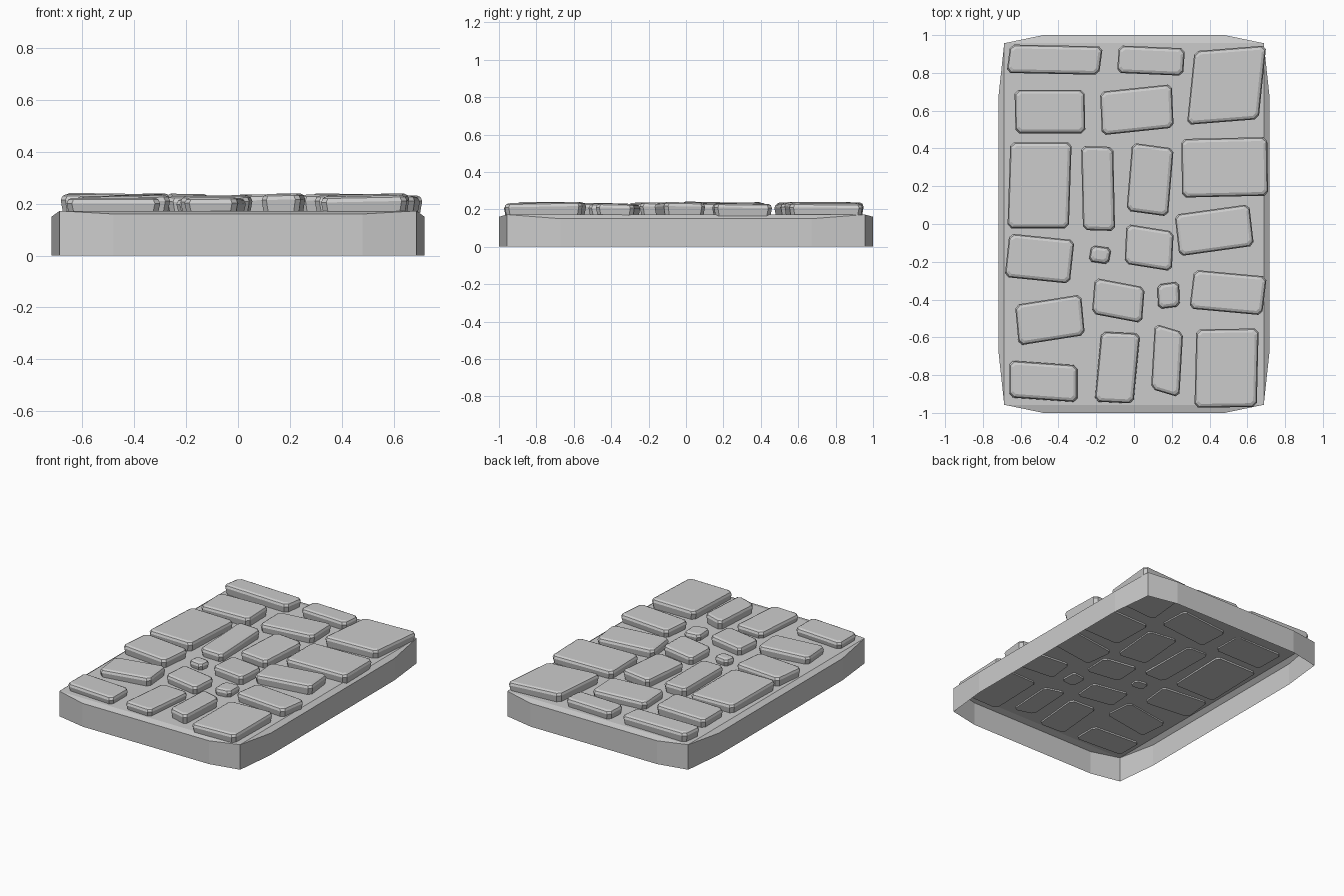
import bpy, bmesh, random
from mathutils import Vector

if "Cube" in bpy.data.objects:
    bpy.data.objects.remove(bpy.data.objects["Cube"])

random.seed(4)


def make_object(name, bm):
    bmesh.ops.recalc_face_normals(bm, faces=bm.faces)
    mesh = bpy.data.meshes.new(name)
    bm.to_mesh(mesh)
    bm.free()
    obj = bpy.data.objects.new(name, mesh)
    bpy.context.collection.objects.link(obj)
    return obj


def bridge(bm, low, high):
    n = len(low)
    for i in range(n):
        j = (i + 1) % n
        bm.faces.new((low[i], low[j], high[j], high[i]))


# Base: open-bottomed shell with slightly bowed sides and a sloping rim
def build_base():
    bm = bmesh.new()
    cx, cy, cz = 0.687, 0.957, 0.172
    outline = [(-cx, -cy, cz), (-0.48, -1, 0.16), (0.48, -1, 0.16),
               (cx, -cy, cz), (0.718, -0.67, 0.15), (0.718, 0.67, 0.15)]
    outline += [(-x, -y, z) for x, y, z in outline]
    low = [bm.verts.new((x, y, 0)) for x, y, z in outline]
    rim = [bm.verts.new(p) for p in outline]
    bridge(bm, low, rim)
    corners = rim[::3]
    for i in range(4):
        a, b, c, d = (rim[(i * 3 + k) % 12] for k in range(4))
        bm.faces.new((a, b, c, d))
    bm.faces.new(corners)
    make_object("base_slab", bm)


# Paving stone: clipped-corner block with a bevelled, slightly tilted top
def build_stone(name, x, y, ux, uy, vx, vy, top):
    bm = bmesh.new()
    centre, u, v = Vector((x, y)), Vector((ux, uy)), Vector((vx, vy))
    tilt = Vector((random.uniform(-.025, .025), random.uniform(-.025, .025)))

    def ring(inset, z, clip, follow):
        a, b = u.length / 2 - inset, v.length / 2 - inset
        un, vn = u.normalized(), v.normalized()
        pts = [(-a + clip, -b), (a - clip, -b), (a, -b + clip), (a, b - clip),
               (a - clip, b), (-a + clip, b), (-a, b - clip), (-a, -b + clip)]
        verts = []
        for s, t in pts:
            p = un * s + vn * t
            verts.append(bm.verts.new((*(centre + p), z + follow * p.dot(tilt))))
        return verts

    clip = min(0.02, u.length * 0.15)
    rings = [ring(0.008, 0.163, clip, 0.3), ring(0.0, top - 0.022, clip, 1),
             ring(0.006, top - 0.007, clip, 1), ring(0.02, top, clip * 0.7, 1)]
    for a, b in zip(rings, rings[1:]):
        bridge(bm, a, b)
    bm.faces.new(rings[0])
    bm.faces.new(rings[-1])
    make_object(name, bm)


# Centre x, y, width vector, depth vector, top height
stones = [
    (-.42, .87, .49, -.01, .02, .15, .235), (.09, .865, .35, -.015, .01, .145, .23),
    (.49, .735, .38, .03, .04, .39, .235), (-.445, .595, .37, 0, -.005, .23, .235),
    (.015, .605, .38, .04, -.01, .23, .23), (.48, .3, .455, .01, -.005, .31, .23),
    (-.50, .205, .325, 0, .015, .455, .235), (-.19, .188, .17, -.005, -.01, .445, .233),
    (.085, .235, .22, -.03, .03, .36, .233), (.425, -.033, .395, .055, -.025, .22, .235),
    (-.50, -.183, .345, -.035, .025, .23, .235), (-.18, -.163, .105, -.015, .015, .085, .22),
    (.08, -.125, .25, -.04, .01, .21, .233), (-.083, -.405, .265, -.05, .015, .19, .23),
    (.183, -.378, .115, .015, -.005, .13, .22), (.498, -.363, .385, -.035, .025, .205, .23),
    (-.445, -.508, .35, .055, -.02, .215, .23), (-.088, -.76, .205, -.01, .035, .37, .222),
    (.175, -.723, .15, -.045, .02, .345, .238), (.49, -.763, .33, .005, .01, .415, .233),
    (-.48, -.833, .36, -.025, 0, .195, .222)]

build_base()
for i, s in enumerate(stones):
    build_stone(f"paving_stone_{i + 1:02d}", *s)
